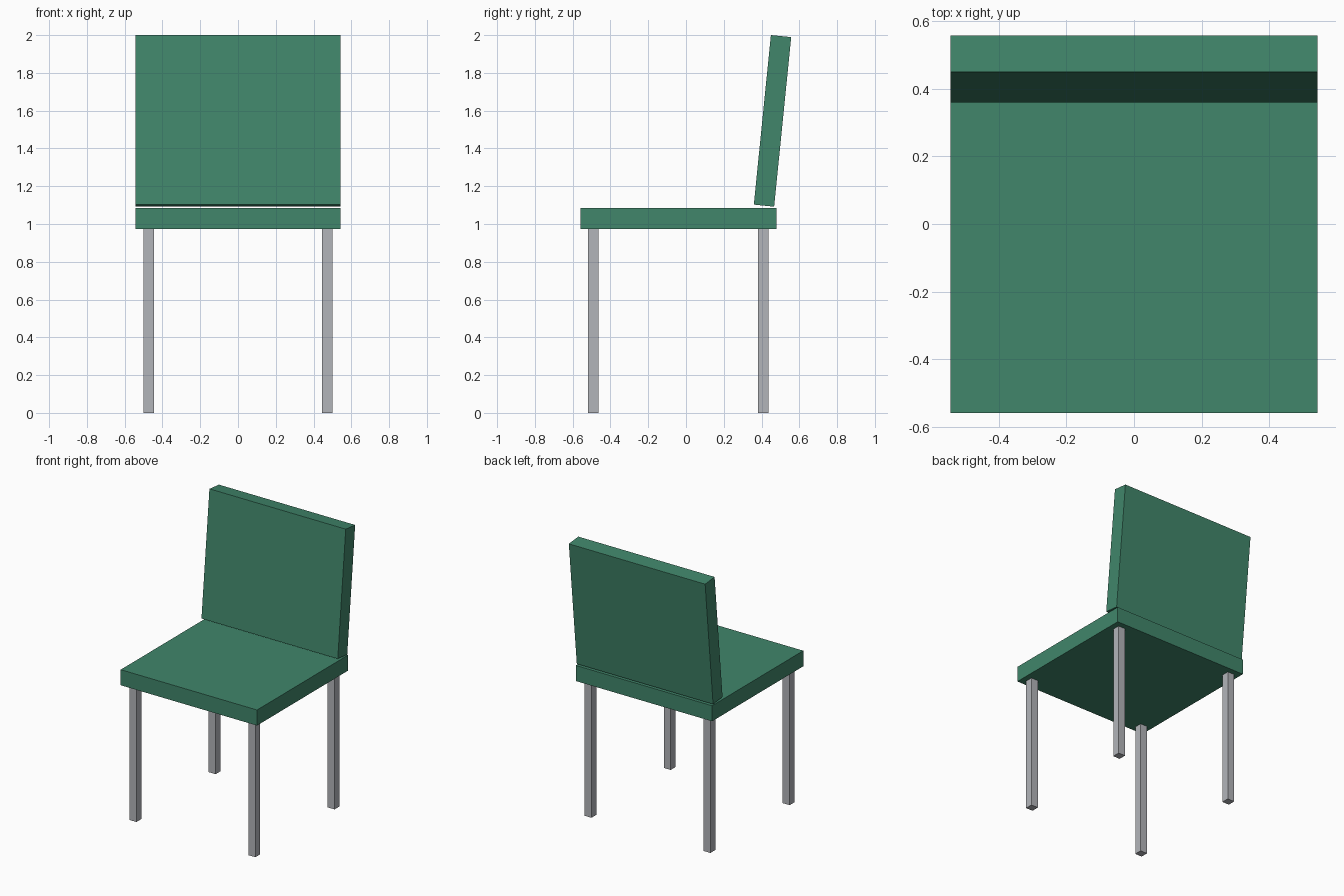
import bpy
import math

if "Cube" in bpy.data.objects:
    bpy.data.objects.remove(bpy.data.objects["Cube"])


def material(name, rgb):
    m = bpy.data.materials.new(name)
    m.diffuse_color = (*rgb, 1.0)
    m.use_nodes = True
    m.node_tree.nodes["Principled BSDF"].inputs["Base Color"].default_value = m.diffuse_color
    return m


green = material("green upholstery", (0.052, 0.238, 0.145))
grey = material("grey metal", (0.45, 0.46, 0.49))


def box(name, center, size, mat, tilt=0.0):
    bpy.ops.mesh.primitive_cube_add(size=1, location=center, rotation=(tilt, 0, 0))
    ob = bpy.context.object
    ob.name = name
    ob.scale = size
    ob.data.materials.append(mat)
    return ob


SEAT_BOTTOM, SEAT_TOP = 0.973, 1.085
WIDTH, SEAT_Y, SEAT_DEPTH = 1.084, -0.04, 1.036

# Seat cushion
box("seat", (0, SEAT_Y, (SEAT_BOTTOM + SEAT_TOP) / 2),
    (WIDTH, SEAT_DEPTH, SEAT_TOP - SEAT_BOTTOM), green)

# Backrest, leaning back and floating just above the seat
box("backrest", (0, 0.458, 1.546), (WIDTH, 0.108, 0.902), green, -math.radians(5.75))

# Four square legs
for row, y in (("front", SEAT_Y - 0.45), ("back", SEAT_Y + 0.45)):
    for side, x in (("left", -0.473), ("right", 0.473)):
        box(f"{row}_{side}_leg", (x, y, SEAT_BOTTOM / 2),
            (0.055, 0.055, SEAT_BOTTOM), grey)
